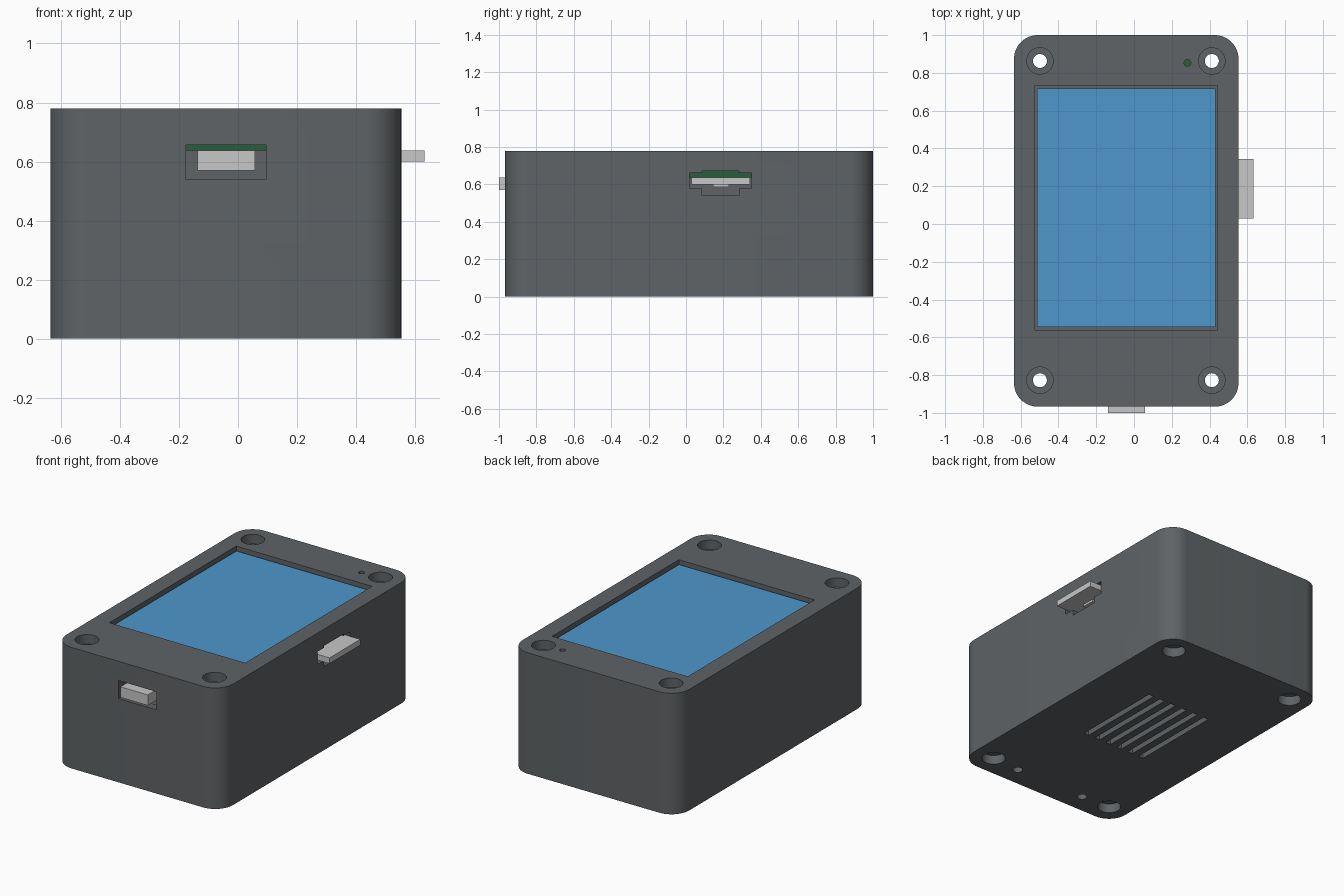
import bpy, bmesh, math

if "Cube" in bpy.data.objects:
    bpy.data.objects.remove(bpy.data.objects["Cube"])


def material(name, rgb):
    m = bpy.data.materials.new(name)
    m.diffuse_color = (*rgb, 1)
    m.use_nodes = True
    m.node_tree.nodes["Principled BSDF"].inputs["Base Color"].default_value = m.diffuse_color
    return m


GREY = material("case grey", (0.115, 0.125, 0.132))
BLUE = material("screen blue", (0.075, 0.31, 0.60))
GREEN = material("board green", (0.022, 0.11, 0.042))
SILVER = material("connector silver", (0.57, 0.57, 0.57))


def finish(name, bm, mat):
    bmesh.ops.recalc_face_normals(bm, faces=bm.faces)
    me = bpy.data.meshes.new(name)
    bm.to_mesh(me)
    bm.free()
    ob = bpy.data.objects.new(name, me)
    bpy.context.collection.objects.link(ob)
    me.materials.append(mat)
    return ob


def box(name, x0, x1, y0, y1, z0, z1, mat=GREY, radius=0, segments=12):
    """Block from its limits, with optional rounded upright edges."""
    bm = bmesh.new()
    bmesh.ops.create_cube(bm, size=1)
    for v in bm.verts:
        v.co.x = x1 if v.co.x > 0 else x0
        v.co.y = y1 if v.co.y > 0 else y0
        v.co.z = z1 if v.co.z > 0 else z0
    if radius:
        upright = [e for e in bm.edges
                   if abs(e.verts[0].co.z - e.verts[1].co.z) > 1e-4]
        bmesh.ops.bevel(bm, geom=upright, offset=radius, segments=segments,
                        profile=0.5, affect='EDGES')
    return finish(name, bm, mat)


def cylinder(name, x, y, r, z0, z1, mat=GREY, sides=40):
    bm = bmesh.new()
    bmesh.ops.create_cone(bm, cap_ends=True, segments=sides, radius1=r,
                          radius2=r, depth=z1 - z0)
    bmesh.ops.translate(bm, verts=bm.verts, vec=(x, y, (z0 + z1) / 2))
    return finish(name, bm, mat)


def combine(ob, tools, operation='DIFFERENCE'):
    """Apply boolean tools to an object and remove the tools."""
    for t in tools:
        t.hide_render = True
        mod = ob.modifiers.new("cut", 'BOOLEAN')
        mod.operation, mod.object, mod.solver = operation, t, 'EXACT'
    dg = bpy.context.evaluated_depsgraph_get()
    me = bpy.data.meshes.new_from_object(ob.evaluated_get(dg))
    ob.modifiers.clear()
    ob.data = me
    for t in tools:
        bpy.data.objects.remove(t)


def smooth(ob):
    bpy.ops.object.select_all(action='DESELECT')
    ob.select_set(True)
    bpy.context.view_layer.objects.active = ob
    bpy.ops.object.shade_smooth_by_angle(angle=math.radians(30))


screws = [(x, y) for x in (-0.498, 0.412) for y in (-0.827, 0.863)]

# Hollow case with screw posts
case = box("case", -0.635, 0.553, -0.967, 1.0, 0, 0.78, radius=0.125)
combine(case, [box("cavity", -0.58, 0.498, -0.912, 0.945, 0.06, 0.72,
                   radius=0.07)])
combine(case, [cylinder("post", x, y, 0.105, 0.03, 0.75) for x, y in screws],
        'UNION')

cuts = []
# Screw holes, counterbored at both ends
for x, y in screws:
    cuts += [cylinder("bore", x, y, 0.037, -0.1, 0.9),
             cylinder("top_counterbore", x, y, 0.07, 0.72, 0.9),
             cylinder("bottom_counterbore", x, y, 0.07, -0.1, 0.06)]
# Screen recess and indicator hole
cuts += [box("screen_recess", -0.525, 0.443, -0.56, 0.732, 0.745, 0.9),
         cylinder("indicator_hole", 0.283, 0.853, 0.018, 0.6, 0.9, sides=24)]
# Floor vents and small floor holes
for i in range(6):
    x = -0.045 + (i - 2.5) * 0.086
    cuts.append(box("vent", x - 0.018, x + 0.018, -0.245, 0.365, -0.1, 0.1))
for x in (-0.295, 0.21):
    cuts.append(cylinder("floor_hole", x, -0.84, 0.03, -0.1, 0.1, sides=24))
# Openings for the front connector and the side card
cuts += [box("port_opening", -0.176, 0.095, -1.1, -0.85, 0.54, 0.656),
         box("card_opening", 0.45, 0.7, 0.018, 0.35, 0.578, 0.66),
         box("card_relief", 0.45, 0.7, 0.086, 0.284, 0.54, 0.672)]
combine(case, cuts)
smooth(case)

# Screen panel
box("screen", -0.514, 0.432, -0.546, 0.718, 0.74, 0.757, BLUE)

# Circuit board with clearance holes
board = box("circuit_board", -0.575, 0.493, -0.907, 0.94, 0.637, 0.68, GREEN,
            radius=0.07)
combine(board, [cylinder("clearance", x, y, 0.06, 0.5, 0.8) for x, y in screws])

# Front connector, memory card and its socket
box("front_connector", -0.138, 0.057, -1.0, -0.75, 0.57, 0.638, SILVER)
box("memory_card", 0.25, 0.632, 0.03, 0.343, 0.6, 0.637, SILVER)
box("card_socket_lip", 0.3, 0.52, 0.145, 0.23, 0.586, 0.602, SILVER)
